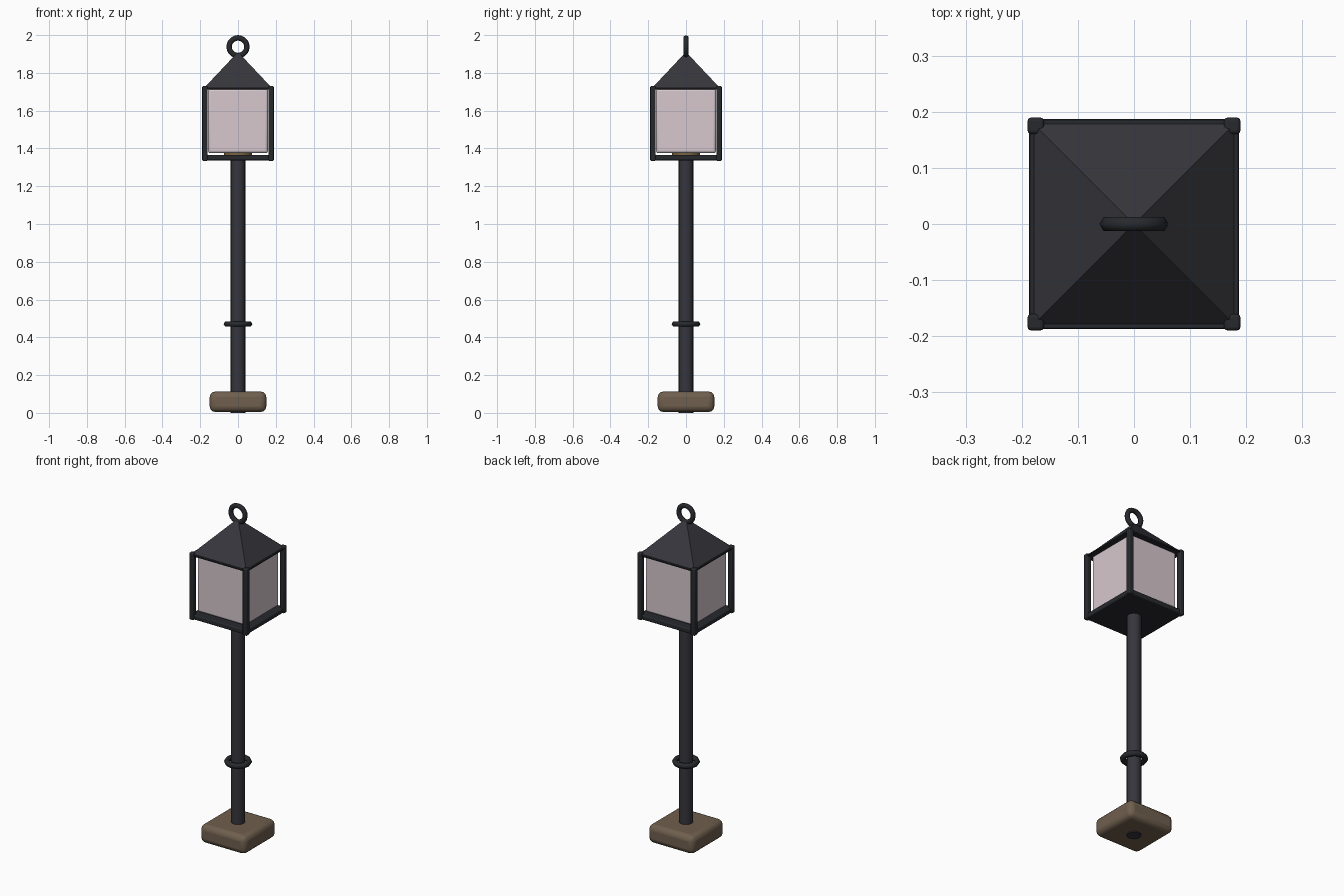
import bpy, math

if "Cube" in bpy.data.objects:
    bpy.data.objects.remove(bpy.data.objects["Cube"])


def mat(name, r, g, b):
    m = bpy.data.materials.new(name)
    m.diffuse_color = (r, g, b, 1)
    m.use_nodes = True
    m.node_tree.nodes["Principled BSDF"].inputs["Base Color"].default_value = m.diffuse_color
    return m


IRON = mat("dark iron", 0.036, 0.036, 0.045)
BLACK = mat("black iron", 0.02, 0.022, 0.026)
STONE = mat("brown stone", 0.16, 0.115, 0.077)
GLASS = mat("frosted glass", 0.68, 0.58, 0.62)
BRASS = mat("dull brass", 0.2, 0.13, 0.05)


def finish(name, material, angle=35):
    o = bpy.context.object
    o.name = name
    o.data.materials.append(material)
    bpy.ops.object.shade_smooth_by_angle(angle=math.radians(angle))
    return o


def box(name, half, z0, z1, material, bevel, x=0, y=0, segments=3):
    bpy.ops.mesh.primitive_cube_add(size=1, location=(x, y, (z0 + z1) / 2))
    bpy.context.object.scale = (2 * half, 2 * half, z1 - z0)
    bpy.ops.object.transform_apply(location=False, rotation=False, scale=True)
    o = finish(name, material)
    b = o.modifiers.new("bevel", "BEVEL")
    b.width = bevel
    b.segments = segments
    return o


def ring(name, major, minor, z, material, segs, rot=0):
    bpy.ops.mesh.primitive_torus_add(major_radius=major, minor_radius=minor,
                                     major_segments=segs, minor_segments=6,
                                     location=(0, 0, z), rotation=(rot, 0, 0))
    return finish(name, material, 65)


# stone foot
box("base", 0.15, 0.005, 0.113, STONE, 0.03)

# pole and its collar
bpy.ops.mesh.primitive_cylinder_add(vertices=16, radius=0.039, depth=1.34,
                                    location=(0, 0, 0.67))
finish("pole", IRON)
ring("pole_collar", 0.06, 0.016, 0.47, BLACK, 12)

# lantern floor, corner posts, lamp plate and glass
box("lantern_floor", 0.184, 1.337, 1.365, BLACK, 0.006)
for i, (sx, sy) in enumerate([(-1, -1), (1, -1), (1, 1), (-1, 1)]):
    box(f"corner_post_{i + 1}", 0.0145, 1.334, 1.73, BLACK, 0.006,
        0.175 * sx, 0.175 * sy)
bpy.ops.mesh.primitive_cylinder_add(vertices=16, radius=0.075, depth=0.012,
                                    location=(0, 0, 1.372))
finish("lamp_plate", BRASS)
box("glass", 0.159, 1.375, 1.718, GLASS, 0.014)

# pyramid roof with thin eave
box("eave", 0.187, 1.712, 1.722, BLACK, 0.002, segments=1)
bpy.ops.mesh.primitive_cone_add(vertices=4, radius1=0.18 * math.sqrt(2),
                                radius2=0.012 * math.sqrt(2), depth=0.178,
                                location=(0, 0, 1.809),
                                rotation=(0, 0, math.pi / 4))
finish("roof", IRON)

# hanging ring
ring("hanging_ring", 0.047, 0.0145, 1.9385, BLACK, 20, math.pi / 2)
